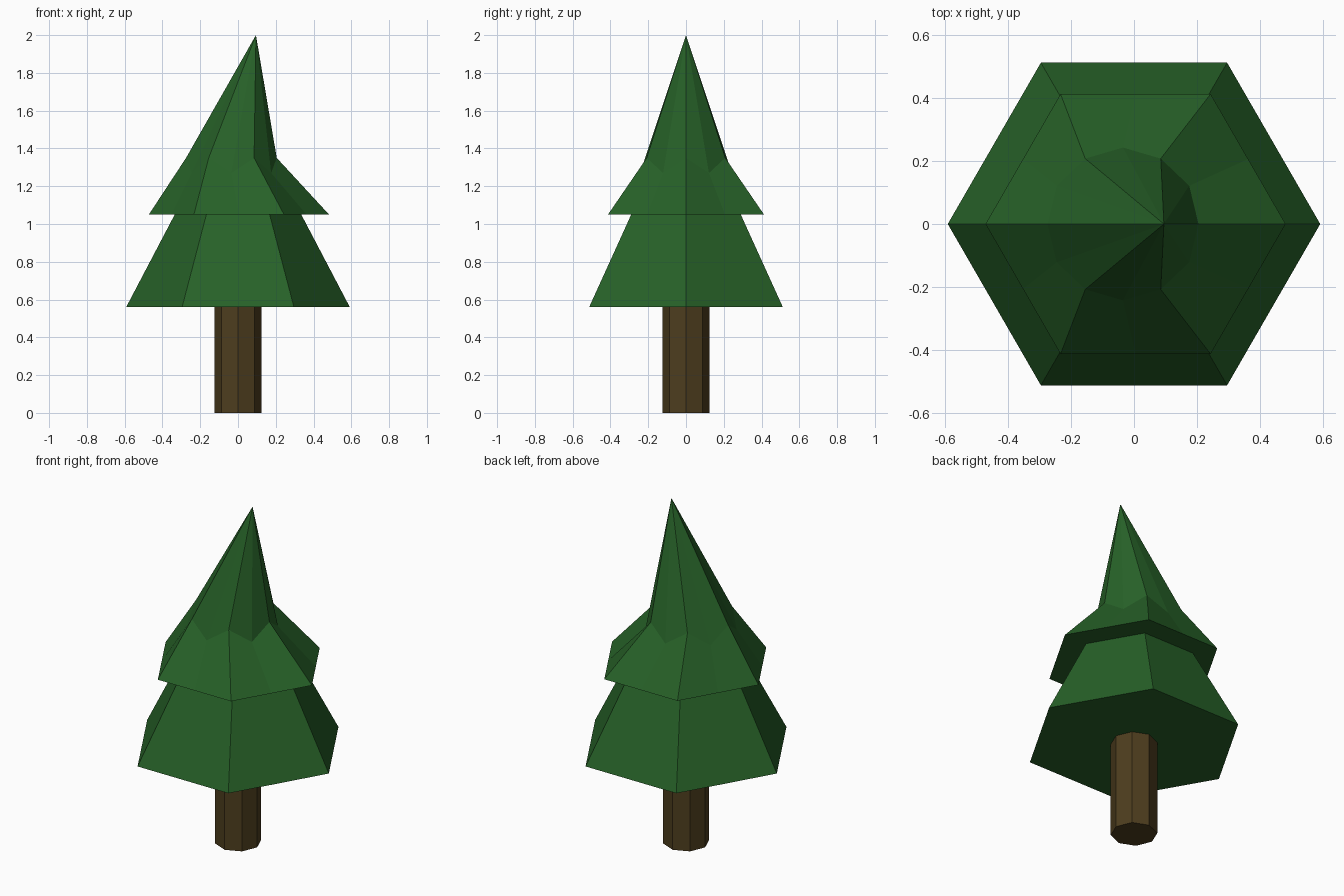
import bpy, bmesh
from math import sin, cos, tau, pi

if "Cube" in bpy.data.objects:
    bpy.data.objects.remove(bpy.data.objects["Cube"])


def material(name, rgb):
    m = bpy.data.materials.new(name)
    m.diffuse_color = (*rgb, 1)
    m.use_nodes = True
    m.node_tree.nodes["Principled BSDF"].inputs["Base Color"].default_value = m.diffuse_color
    return m


def make_object(name, bm, mat):
    bmesh.ops.recalc_face_normals(bm, faces=bm.faces)
    mesh = bpy.data.meshes.new(name)
    bm.to_mesh(mesh)
    bm.free()
    mesh.materials.append(mat)
    obj = bpy.data.objects.new(name, mesh)
    bpy.context.collection.objects.link(obj)
    return obj


def ring(bm, cx, r, z, mid_r=None, mid_z=None):
    """Hexagon corners alternating with edge midpoints (12 vertices)."""
    mid_r = r * cos(pi / 6) if mid_r is None else mid_r
    mid_z = z if mid_z is None else mid_z
    verts = []
    for i in range(12):
        a = i * tau / 12
        rad, h = (mid_r, mid_z) if i % 2 else (r, z)
        verts.append(bm.verts.new((cx + rad * cos(a), rad * sin(a), h)))
    return verts


# Trunk: eight-sided post
bm = bmesh.new()
base = [bm.verts.new((0.125 * cos(i * tau / 8), 0.125 * sin(i * tau / 8), 0)) for i in range(8)]
out = bmesh.ops.extrude_face_region(bm, geom=[bm.faces.new(base)], use_keep_orig=True)
for v in out["geom"]:
    if isinstance(v, bmesh.types.BMVert):
        v.co.z = 0.565
make_object("trunk", bm, material("bark", (0.075, 0.047, 0.013)))

# Foliage: lower skirt, overhanging upper skirt, leaning spire
bm = bmesh.new()
rings = [
    ring(bm, 0, 0.592, 0.56),
    ring(bm, 0, 0.335, 1.05),
    ring(bm, 0.005, 0.477, 1.05),
    ring(bm, -0.035, 0.24, 1.35, 0.243, 1.27),  # notched shoulder
]
bm.faces.new(rings[0])
for low, high in zip(rings, rings[1:]):
    for i in range(12):
        j = (i + 1) % 12
        bm.faces.new((low[i], low[j], high[j], high[i]))
tip = bm.verts.new((0.095, 0, 2))
for i in range(12):
    bm.faces.new((rings[-1][i], rings[-1][(i + 1) % 12], tip))
make_object("foliage", bm, material("needles", (0.02, 0.12, 0.021)))
